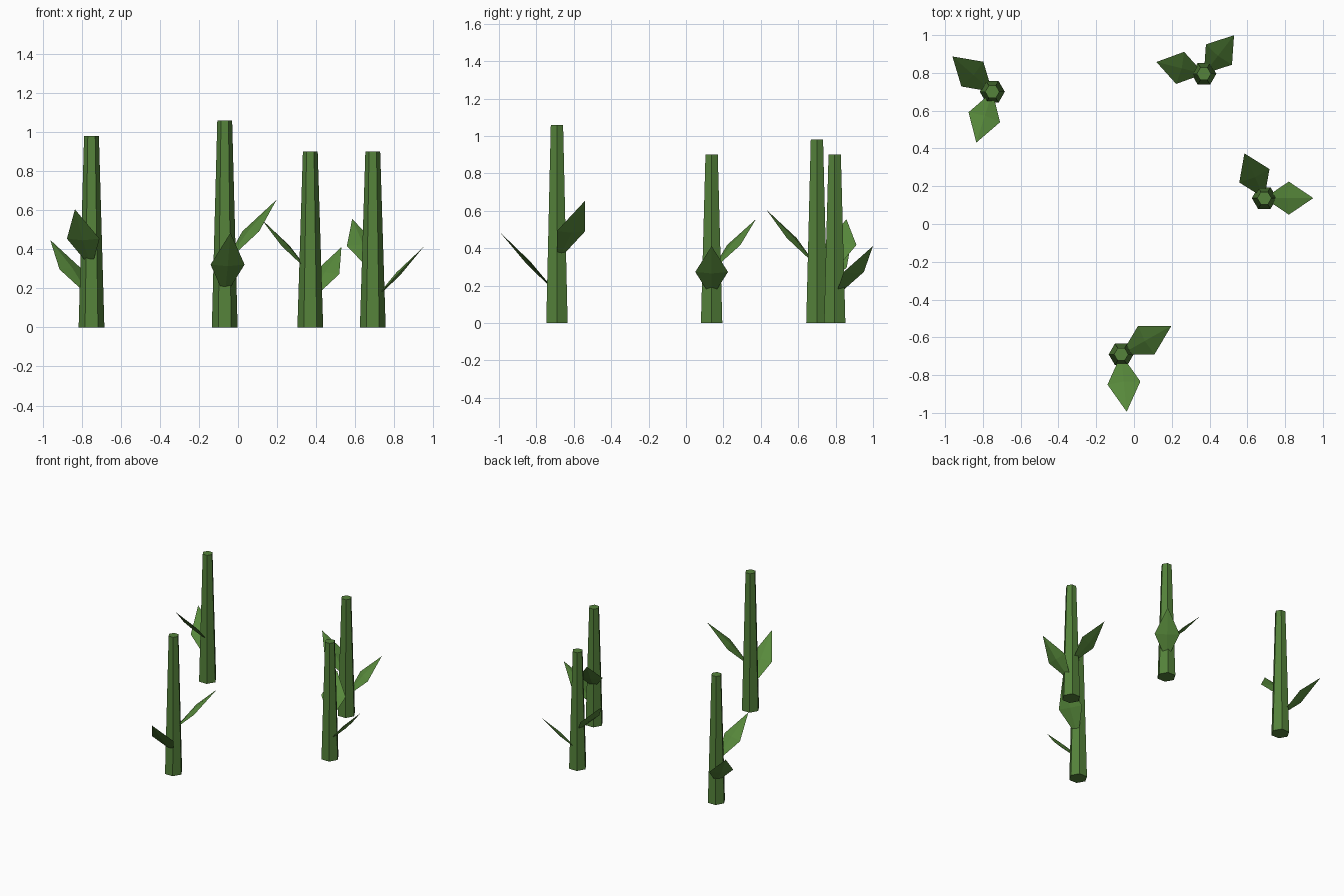
import bpy, bmesh, math
from mathutils import Vector

if "Cube" in bpy.data.objects:
    bpy.data.objects.remove(bpy.data.objects["Cube"])


def material(name, color):
    m = bpy.data.materials.new(name)
    m.diffuse_color = (*color, 1)
    m.use_nodes = True
    m.node_tree.nodes["Principled BSDF"].inputs["Base Color"].default_value = m.diffuse_color
    return m


STALK = material("stalk_green", (0.09, 0.225, 0.043))
LEAF = material("leaf_green", (0.098, 0.255, 0.045))


def finish(bm, name, mat, location):
    bmesh.ops.recalc_face_normals(bm, faces=bm.faces[:])
    mesh = bpy.data.meshes.new(name)
    bm.to_mesh(mesh)
    bm.free()
    mesh.materials.append(mat)
    ob = bpy.data.objects.new(name, mesh)
    ob.location = location
    bpy.context.collection.objects.link(ob)
    return ob


# tapered six-sided stalk standing on the ground, corners along x
def stalk(name, x, y, h):
    bm = bmesh.new()
    rings = []
    for r, z in ((0.066, 0), (0.038, h)):
        rings.append([bm.verts.new((r * math.cos(math.radians(60 * k)),
                                    r * math.sin(math.radians(60 * k)), z)) for k in range(6)])
    for k in range(6):
        n = (k + 1) % 6
        bm.faces.new((rings[0][k], rings[0][n], rings[1][n], rings[1][k]))
    for ring in rings:
        bm.faces.new(ring)
    finish(bm, name, STALK, (x, y, 0))


# thin diamond leaf: root, tip, two side corners and a slight ridge on each face
def leaf(name, x, y, h, z, angle):
    bm = bmesh.new()
    root, tip = Vector((0, 0, 0)), Vector((0.288 * h, 0, 0.307 * h))
    mid = (root + tip) / 2
    side = Vector((0, 0.0875, 0))
    ridge = Vector((-0.73, 0, 0.68)) * 0.012
    a, b = bm.verts.new(root), bm.verts.new(tip)
    loop = [bm.verts.new(mid + v) for v in (side, ridge, -side, -ridge)]
    for k in range(4):
        for end in (a, b):
            bm.faces.new((end, loop[k], loop[(k + 1) % 4]))
    finish(bm, name, LEAF, (x, y, z)).rotation_euler.z = math.radians(angle)


# stalk x, y, height and direction of the lower leaf
plants = [(-0.75, 0.70, 0.98, 138.5), (-0.068, -0.69, 1.06, -84.5),
          (0.37, 0.795, 0.90, 52), (0.69, 0.137, 0.90, 0)]
for i, (x, y, h, angle) in enumerate(plants, 1):
    stalk(f"stalk_{i}", x, y, h)
    leaf(f"lower_leaf_{i}", x, y, h, 0.15 * h, angle)
    leaf(f"upper_leaf_{i}", x, y, h, 0.31 * h, angle + 114)
